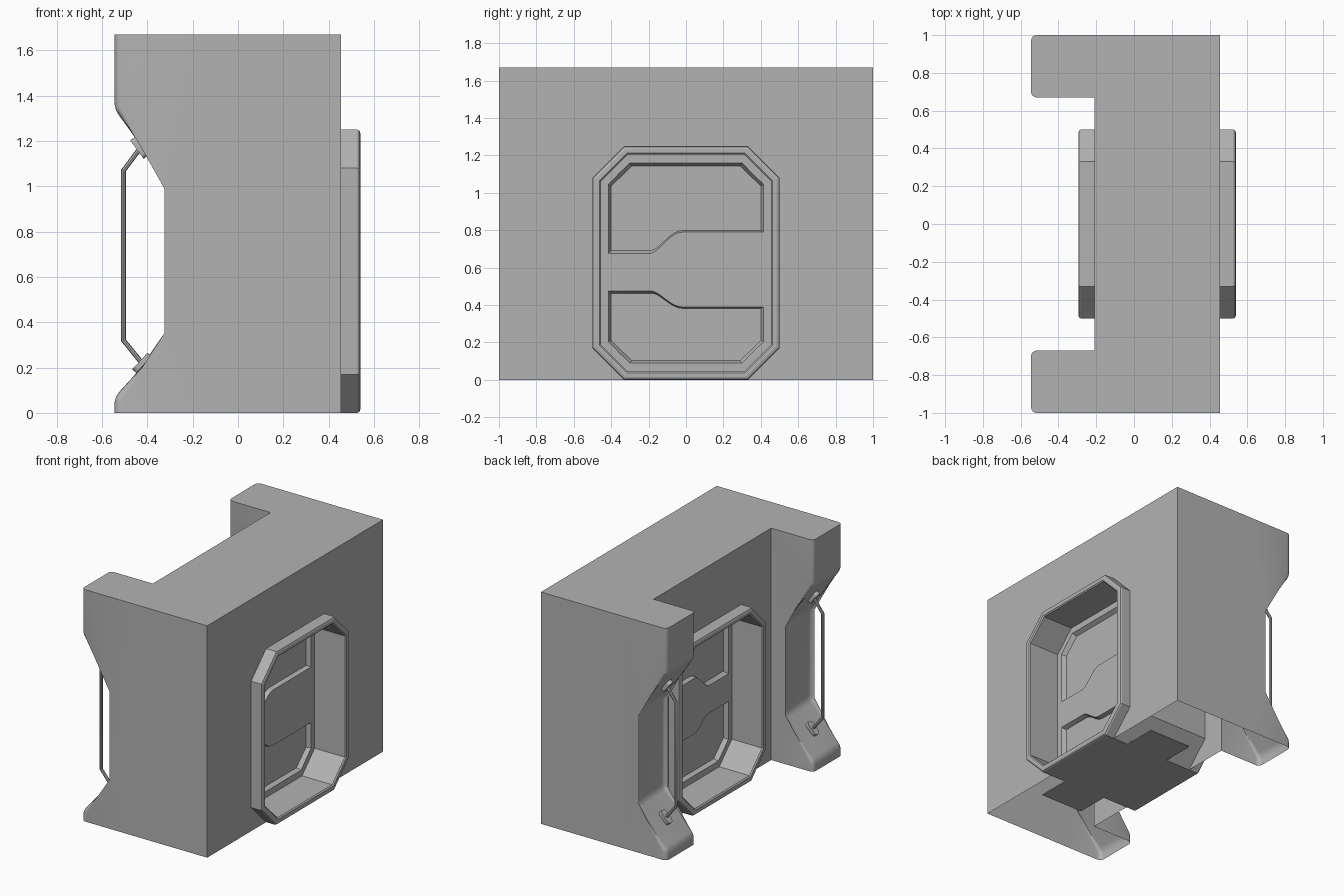
import bpy, bmesh, math
from mathutils import Vector

if "Cube" in bpy.data.objects:
    bpy.data.objects.remove(bpy.data.objects["Cube"], do_unlink=True)

grey = bpy.data.materials.new("plain_grey")
grey.use_nodes = True
COLOR = (0.45, 0.45, 0.45, 1)
grey.diffuse_color = COLOR
grey.node_tree.nodes["Principled BSDF"].inputs["Base Color"].default_value = COLOR


def finish(bm, name):
    bmesh.ops.recalc_face_normals(bm, faces=bm.faces)
    mesh = bpy.data.meshes.new(name)
    bm.to_mesh(mesh)
    bm.free()
    ob = bpy.data.objects.new(name, mesh)
    mesh.materials.append(grey)
    bpy.context.collection.objects.link(ob)
    return ob


def activate(ob):
    bpy.ops.object.select_all(action='DESELECT')
    ob.select_set(True)
    bpy.context.view_layer.objects.active = ob


def smooth(ob):
    activate(ob)
    bpy.ops.object.shade_smooth_by_angle(angle=math.radians(35))


def loft(bm, loops, ring=False):
    """Skin a list of point loops; close end to start or cap the ends."""
    rows = [[bm.verts.new(p) for p in loop] for loop in loops]
    n = len(rows[0])
    pairs = list(zip(rows, rows[1:])) + ([(rows[-1], rows[0])] if ring else [])
    for a, b in pairs:
        for i in range(n):
            j = (i + 1) % n
            bm.faces.new((a[i], a[j], b[j], b[i]))
    if not ring:
        bm.faces.new(rows[0])
        bm.faces.new(rows[-1])
    return bm


def box(name, lo, hi):
    loops = [[(x, lo[1], lo[2]), (x, hi[1], lo[2]), (x, hi[1], hi[2]), (x, lo[1], hi[2])]
             for x in (lo[0], hi[0])]
    return finish(loft(bmesh.new(), loops), name)


def boolean(ob, tool, op):
    mod = ob.modifiers.new(op, 'BOOLEAN')
    mod.operation, mod.object, mod.solver = op, tool, 'EXACT'
    activate(ob)
    bpy.ops.object.modifier_apply(modifier=mod.name)
    bpy.data.objects.remove(tool, do_unlink=True)


def octagon(x, d):
    """Chamfered doorway outline, shrunk by d."""
    w, lo, hi, c = 0.5 - d, d, 1.25 - d, 0.17 - 0.586 * d
    return [(x, y, z) for y, z in ((-w + c, lo), (w - c, lo), (w, lo + c), (w, hi - c),
                                   (w - c, hi), (-w + c, hi), (-w, hi - c), (-w, lo + c))]


# Wall body with two waisted buttresses
body = box("wall_body", (-0.21, -1, 0), (0.455, 1, 1.67))
PROFILE = [(-0.1, 0), (-0.545, 0), (-0.545, 0.07), (-0.295, 0.34),
           (-0.295, 1.0), (-0.545, 1.34), (-0.545, 1.67), (-0.1, 1.67)]
for s in (-1, 1):
    bm = loft(bmesh.new(), [[(x, y * s, z) for x, z in PROFILE] for y in (0.67, 1)])
    rim = [e for e in bm.edges if all(v.co.x < -0.25 for v in e.verts)
           and not all(v.co.z < 0.01 or v.co.z > 1.66 for v in e.verts)]
    bmesh.ops.bevel(bm, geom=rim, offset=0.03, segments=4, profile=0.5, affect='EDGES')
    boolean(body, finish(bm, "buttress"), 'UNION')

# Doorway through the wall, open underside
hole = finish(loft(bmesh.new(), [octagon(x, 0.02) for x in (-0.8, 0.8)]), "doorway_cutter")
boolean(body, hole, 'DIFFERENCE')
bm = bmesh.new()
bm.from_mesh(body.data)
under = [f for f in bm.faces if f.calc_center_median().z < 0.001]
bmesh.ops.delete(bm, geom=under, context='FACES')
bm.to_mesh(body.data)
bm.free()
smooth(body)

# Door frame tube with rounded lips on both ends
LIP = [(0.525, 0), (0.535, 0.004), (0.54, 0.016), (0.54, 0.037), (0.532, 0.045)]
MID = 0.1225
loops = LIP + [(2 * MID - x, d) for x, d in reversed(LIP)]
finish(loft(bmesh.new(), [octagon(x, d) for x, d in loops], ring=True), "door_frame")


# Door slab with two recessed panels per side
def s_curve(y0, z0, y1, z1, steps=8):
    pts = []
    for i in range(steps + 1):
        t = i / steps
        pts.append((y0 + (y1 - y0) * t, z0 + (z1 - z0) * math.sin(t * math.pi / 2) ** 1.5))
    return pts


R, C = 0.415, 0.115
upper = ([(-R, 0.675)] + s_curve(-0.19, 0.675, -0.02, 0.79)
         + [(R, 0.79), (R, 1.16 - C), (R - C, 1.16), (C - R, 1.16), (-R, 1.16 - C)])
lower = ([(-R, 0.475)] + s_curve(-0.18, 0.475, -0.02, 0.39)
         + [(R, 0.39), (R, 0.09 + C), (R - C, 0.09), (C - R, 0.09), (-R, 0.09 + C)])
HALF = 0.17
door = finish(loft(bmesh.new(), [octagon(MID + s * HALF, 0.044) for s in (-1, 1)]), "door")
for outline in (upper, lower):
    zs = [z for _, z in outline]
    mid_z = (min(zs) + max(zs)) / 2
    for s in (-1, 1):
        loops = [[(MID + s * (HALF + off), y * ky, mid_z + (z - mid_z) * kz) for y, z in outline]
                 for off, ky, kz in ((0.03, 1.035, 1.07), (-0.03, 0.965, 0.93))]
        boolean(door, finish(loft(bmesh.new(), loops), "panel_cutter"), 'DIFFERENCE')
smooth(door)

# Door threshold plate
box("door_threshold", (-0.01, -0.57, 0), (0.33, 0.57, 0.008))

# Grab rails with mounting pads on the buttress slopes
RAIL = [(-0.405, 1.15), (-0.43, 1.17), (-0.505, 1.07),
        (-0.505, 0.32), (-0.42, 0.215), (-0.40, 0.23)]
for side, y in (("front", -0.835), ("back", 0.835)):
    curve = bpy.data.curves.new(side + "_grab_rail", 'CURVE')
    curve.dimensions = '3D'
    curve.bevel_depth, curve.bevel_resolution, curve.use_fill_caps = 0.011, 2, True
    spline = curve.splines.new('POLY')
    path = RAIL[1:-1]
    spline.points.add(len(path) - 1)
    for p, (x, z) in zip(spline.points, path):
        p.co = (x, y, z, 1)
    curve.materials.append(grey)
    rail = bpy.data.objects.new(side + "_grab_rail", curve)
    bpy.context.collection.objects.link(rail)
    activate(rail)
    bpy.ops.object.convert(target='MESH')
    smooth(rail)
    for end, x, z, along in (("upper", -0.432, 1.172, Vector((-0.25, 0, 0.34))),
                             ("lower", -0.42, 0.217, Vector((-0.25, 0, -0.27)))):
        bm = bmesh.new()
        bmesh.ops.create_cube(bm, size=1)
        bmesh.ops.scale(bm, vec=(0.1, 0.05, 0.035), verts=bm.verts)
        upright = [e for e in bm.edges if abs(e.verts[0].co.z - e.verts[1].co.z) > 0.01]
        bmesh.ops.bevel(bm, geom=upright, offset=0.02, segments=4, profile=0.5, affect='EDGES')
        pad = finish(bm, f"{side}_{end}_rail_pad")
        pad.location = (x, y, z)
        pad.rotation_euler = (0, math.atan2(-along.z, along.x), 0)
        smooth(pad)
